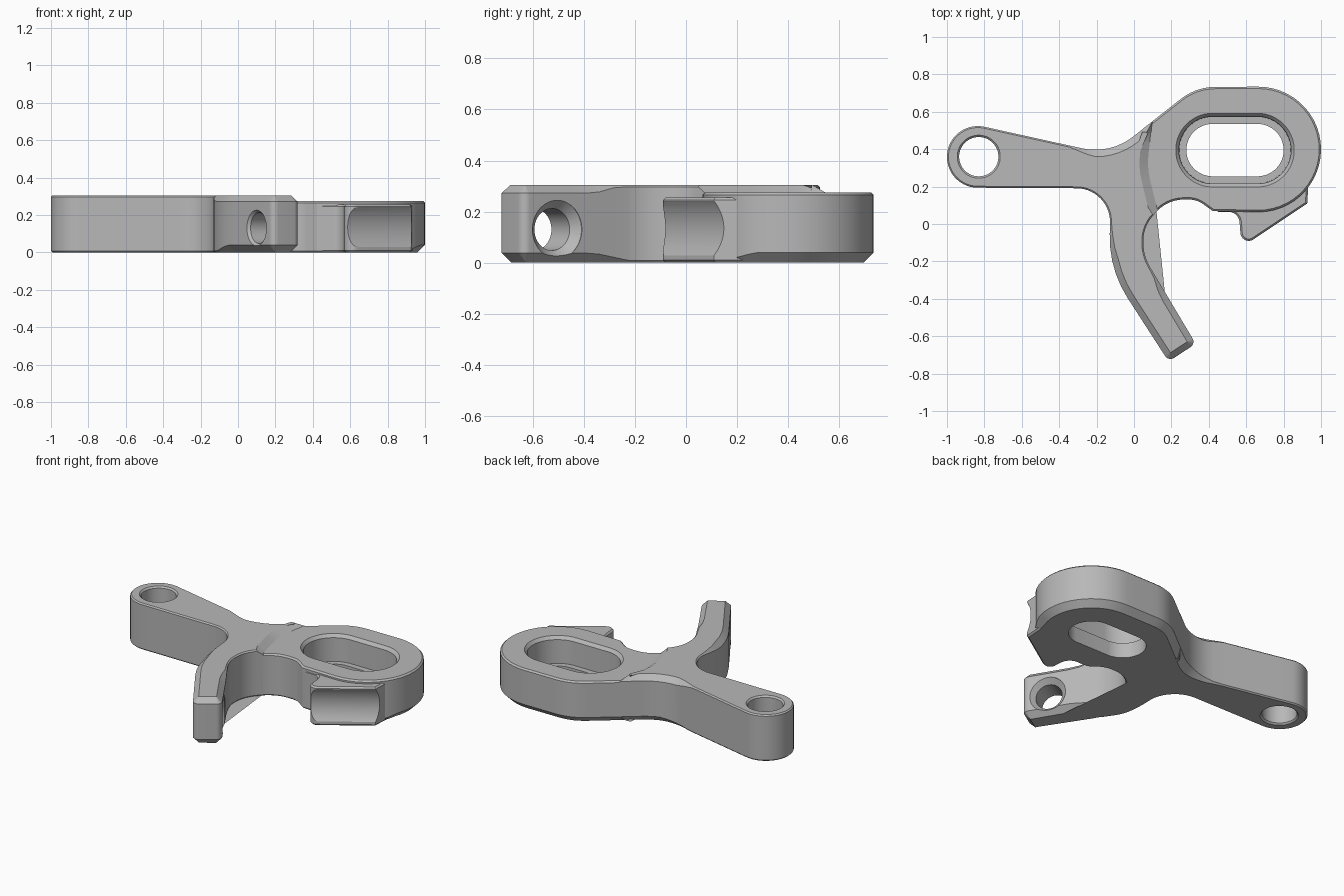
import bpy, bmesh, math
from mathutils import Vector, Matrix

cube = bpy.data.objects.get("Cube")
if cube:
    bpy.data.objects.remove(cube, do_unlink=True)

grey = bpy.data.materials.new("machined grey")
grey.use_nodes = True
grey.diffuse_color = (0.48, 0.48, 0.48, 1)
grey.node_tree.nodes["Principled BSDF"].inputs["Base Color"].default_value = grey.diffuse_color


def fade(t, a, b):
    return min(1, max(0, (t - a) / (b - a)))


def rounded(corners, step=0.07):
    """Polygon of (x, y, radius) corners, filleted and evenly divided."""
    raw = []
    for i, (x, y, r) in enumerate(corners):
        p = Vector((x, y))
        if not r:
            raw.append(p)
            continue
        u = (Vector(corners[i - 1][:2]) - p).normalized()
        v = (Vector(corners[(i + 1) % len(corners)][:2]) - p).normalized()
        half = u.angle(v) / 2
        centre = p + (u + v).normalized() * r / math.sin(half)
        start = p + u * r / math.tan(half) - centre
        turn = math.copysign(math.pi - 2 * half, v.x * u.y - v.y * u.x)
        n = max(3, math.ceil(abs(turn) / math.radians(7)))
        raw += [centre + Matrix.Rotation(turn * k / n, 2) @ start for k in range(n + 1)]
    raw = [p for i, p in enumerate(raw) if (p - raw[i - 1]).length > 0.004]
    out = []
    for p, q in zip(raw, raw[1:] + raw[:1]):
        n = max(1, math.ceil((q - p).length / step))
        out += [p.lerp(q, k / n) for k in range(n)]
    return out


def inset(points, rule):
    """Move each point inward by the width the rule gives there."""
    out = []
    for i, p in enumerate(points):
        d = (p - points[i - 1]).normalized()
        e = (points[(i + 1) % len(points)] - p).normalized()
        n = Vector((-d.y - e.y, d.x + e.x)).normalized()
        cos = n.dot(Vector((-d.y, d.x)))
        out.append(p + n * rule(p.x, p.y) * min(1.3, 1 / max(cos, 0.1)))
    return out


def loft(name, rings):
    """Closed solid through equal-sized rings of 3D points."""
    bm = bmesh.new()
    rows = [[bm.verts.new(p) for p in ring] for ring in rings]
    n = len(rows[0])
    for a, b in zip(rows, rows[1:]):
        for i in range(n):
            j = (i + 1) % n
            bm.faces.new((a[i], a[j], b[j], b[i]))
    bm.faces.new(rows[0][::-1])
    bm.faces.new(rows[-1])
    bmesh.ops.recalc_face_normals(bm, faces=bm.faces)
    mesh = bpy.data.meshes.new(name)
    bm.to_mesh(mesh)
    bm.free()
    mesh.materials.append(grey)
    obj = bpy.data.objects.new(name, mesh)
    bpy.context.collection.objects.link(obj)
    return obj


def plate(name, corners, height, top, bottom):
    """Extruded outline with chamfers of varying width on both rims."""
    pts = rounded(corners)
    return loft(name, [
        [(p.x, p.y, 0) for p in inset(pts, bottom)],
        [(p.x, p.y, bottom(p.x, p.y)) for p in pts],
        [(p.x, p.y, height - min(0.033, top(p.x, p.y))) for p in pts],
        [(p.x, p.y, height) for p in inset(pts, top)]])


def bore(target, place, steps, straight=0):
    """Cut a stepped round or slotted hole; steps are (depth, radius)."""
    rings = []
    for z, r in steps:
        ring = []
        for k in range(64):
            a = math.tau * (k + 0.5) / 64
            side = math.copysign(straight, math.cos(a))
            ring.append(place @ Vector((side + r * math.cos(a), r * math.sin(a), z)))
        rings.append(ring)
    cutter = loft("hole_cutter", rings)
    cutter.hide_render = True
    mod = target.modifiers.new("hole", "BOOLEAN")
    mod.operation, mod.solver, mod.object = "DIFFERENCE", "EXACT", cutter
    bpy.context.view_layer.objects.active = target
    bpy.ops.object.modifier_apply(modifier=mod.name)
    bpy.data.objects.remove(cutter, do_unlink=True)


def along(direction, origin):
    return Matrix.Translation(origin) @ Vector(direction).to_track_quat("Z", "Y").to_matrix().to_4x4()


# Chamfer rules for the arm: wide at the finger, the waist and the step
def arm_top(x, y):
    if y < 0.05 and x > -0.2:
        return 0.008 + 0.026 * (fade(-y, 0.27, 0.36) if x > -0.4 * y - 0.04 else fade(-y, 0, 0.2))
    if x > 0.06 and y > 0.07:
        return 0.05
    if y > 0.3:
        return 0.008 + 0.03 * fade(x, -0.33, -0.2)
    return 0.008


def arm_bottom(x, y):
    if y < 0.05 and x > -0.2:
        return 0.008 + 0.03 * fade(-y, 0.22, 0.36)
    return 0.008 + 0.032 * fade(x, -0.3, -0.1) * fade(y, 0.25, 0.35)


def small(x, y):
    return 0.01


# Pivot arm and curved finger
arm = plate("arm_and_finger", [
    (-1, 0.564, 0.165), (-1, 0.195, 0.165), (-0.123, 0.19, 0.18),
    (-0.135, -0.24, 0.6), (0.185, -0.735, 0.035), (0.33, -0.64, 0.035),
    (0.05, -0.17, 0.25), (0.05, -0.01, 0.2), (0.13, 0.075, 0),
    (0.075, 0.3, 0.35), (0.1, 0.55, 0), (-0.126, 0.371, 0.33)],
    0.305, arm_top, arm_bottom)
bore(arm, Matrix.Translation((-0.83, 0.36, 0)),
     [(-0.02, 0.135), (0.01, 0.105), (0.295, 0.105), (0.325, 0.135)])
bore(arm, along((0.84, 0.54, 0), (0.167, -0.56, 0.13)),
     [(-0.2, 0.115), (-0.1, 0.115), (-0.066, 0.082),
      (0.066, 0.082), (0.1, 0.115), (0.2, 0.115)])

# Rounded body with stepped slot
body = plate("slotted_body", [
    (0.03, -0.024, 0), (0.185, 0.131, 0.2), (0.335, 0.131, 0.13),
    (0.43, 0.063, 0.03), (1, 0.065, 0.335), (1, 0.735, 0.335),
    (0.332, 0.733, 0.3), (0.05, 0.511, 0), (-0.03, 0.35, 0)],
    0.275, small, lambda x, y: 0.008 + 0.032 * fade(y, 0.15, 0.27))
bore(body, Matrix.Translation((0.54, 0.395, 0)),
     [(-0.05, 0.14), (0.1, 0.14), (0.1, 0.178), (0.255, 0.18),
      (0.275, 0.197), (0.35, 0.197)], 0.12)

# Hook with a hollow front face
hook = plate("hook", [
    (0.45, 0.12, 0), (0.45, 0.065, 0), (0.56, 0.065, 0.06),
    (0.575, -0.125, 0.045), (0.935, 0.115, 0.02), (0.935, 0.25, 0),
    (0.9, 0.29, 0), (0.7, 0.16, 0)], 0.255, small, small)
bore(hook, along((0.83, 0.555, 0), (0.85, -0.145, 0.135)),
     [(-0.5, 0.2), (0.5, 0.2)])

# Smooth curves, sharp edges
for obj in (arm, body, hook):
    bpy.ops.object.select_all(action="DESELECT")
    obj.select_set(True)
    bpy.context.view_layer.objects.active = obj
    bpy.ops.object.shade_smooth_by_angle(angle=math.radians(25))
